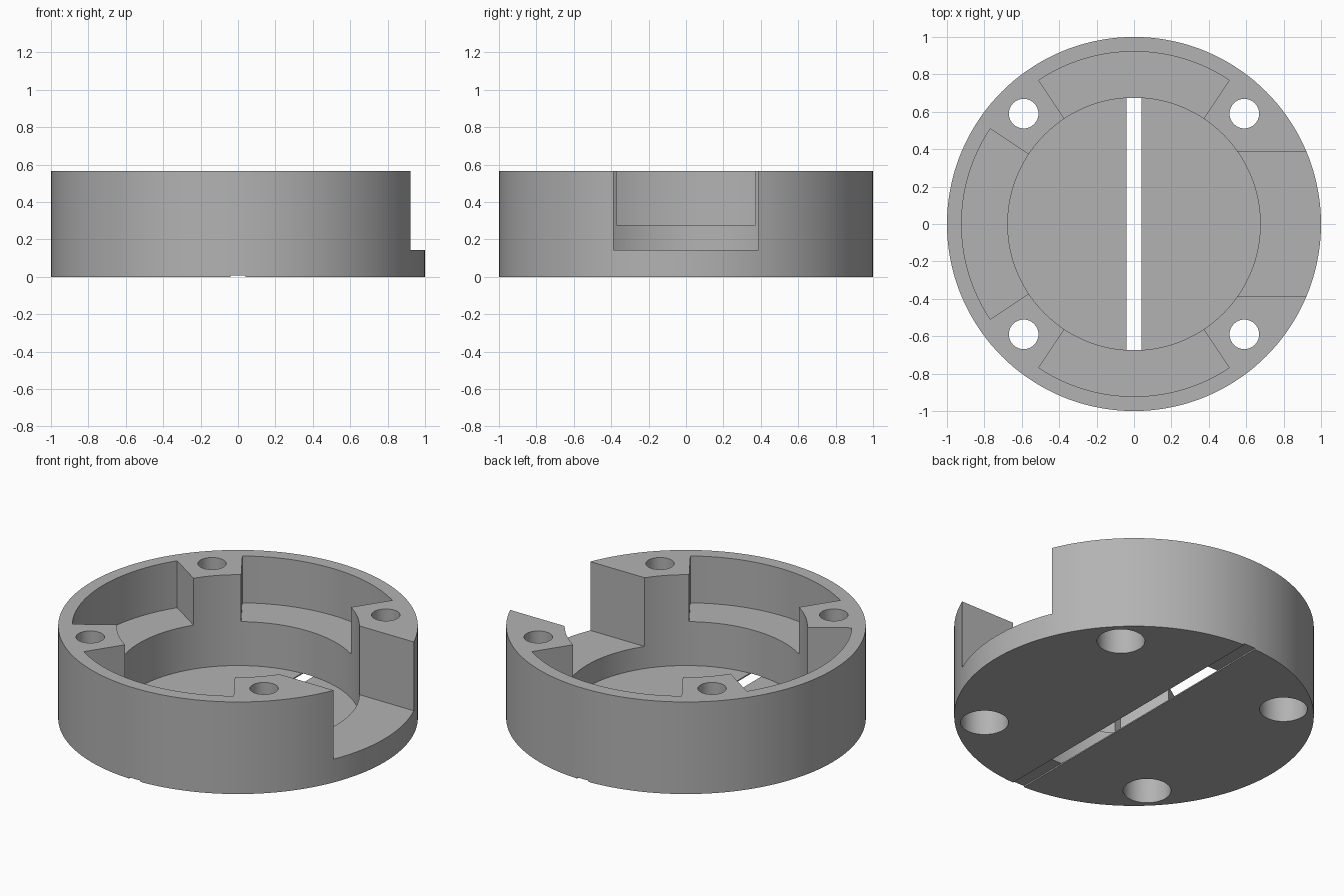
import bpy, bmesh, math

if "Cube" in bpy.data.objects:
    bpy.data.objects.remove(bpy.data.objects["Cube"])

H = 0.565          # overall height
BORE = 0.675       # central well radius
POCKET_R = 0.922   # outer radius of the side pockets
POCKET_Z = 0.277   # pocket floor
HALF = math.radians(33.5)

grey = bpy.data.materials.new("grey")
grey.diffuse_color = (0.45, 0.45, 0.45, 1)
grey.use_nodes = True
grey.node_tree.nodes["Principled BSDF"].inputs["Base Color"].default_value = grey.diffuse_color


def prism(name, pts, z0, z1):
    """Vertical prism from a counter-clockwise outline."""
    bm = bmesh.new()
    face = bm.faces.new([bm.verts.new((x, y, z0)) for x, y in pts])
    top = bmesh.ops.extrude_face_region(bm, geom=[face])["geom"]
    bmesh.ops.translate(bm, vec=(0, 0, z1 - z0),
                        verts=[v for v in top if isinstance(v, bmesh.types.BMVert)])
    bmesh.ops.recalc_face_normals(bm, faces=bm.faces)
    mesh = bpy.data.meshes.new(name)
    bm.to_mesh(mesh)
    bm.free()
    mesh.materials.append(grey)
    obj = bpy.data.objects.new(name, mesh)
    bpy.context.collection.objects.link(obj)
    return obj


def arc(r, a0, a1, n, cx=0, cy=0):
    return [(cx + r * math.cos(a0 + (a1 - a0) * i / n),
             cy + r * math.sin(a0 + (a1 - a0) * i / n)) for i in range(n + 1)]


def circle(r, n, cx=0, cy=0):
    return arc(r, 0, 2 * math.pi, n, cx, cy)[:-1]


def box(x0, x1, y0, y1):
    return [(x0, y0), (x1, y0), (x1, y1), (x0, y1)]


def cut(target, name, pts, z0, z1):
    cutter = prism(name, pts, z0, z1)
    cutter.hide_render = True
    mod = target.modifiers.new(name, "BOOLEAN")
    mod.operation, mod.solver, mod.object = "DIFFERENCE", "EXACT", cutter
    bpy.context.view_layer.objects.active = target
    bpy.ops.object.modifier_apply(modifier=name)
    bpy.data.objects.remove(cutter)


# Round housing with a thin-floored central well
housing = prism("housing", circle(1, 144), 0, H)
cut(housing, "well", circle(BORE, 128), 0.0075, 1)

# Three fan-shaped pockets: back, left and front
for k in (1, 2, 3):
    mid = k * math.pi / 2
    outline = arc(POCKET_R, mid - HALF, mid + HALF, 32)
    outline += arc(0.5, mid + HALF, mid - HALF, 8)
    cut(housing, "pocket", outline, POCKET_Z, 1)

# Open notch on the right side
cut(housing, "notch", box(0.4, 1.2, -0.388, 0.388), 0.143, 1)

# Screw holes with wider counterbores underneath
for sx in (-1, 1):
    for sy in (-1, 1):
        cut(housing, "screw_hole", circle(0.079, 40, 0.59 * sx, 0.59 * sy), -0.2, 1)
        cut(housing, "counterbore", circle(0.133, 48, 0.59 * sx, 0.59 * sy), -0.2, 0.28)

# Shallow groove under the base, opening into the well as a slot
cut(housing, "groove", box(-0.039, 0.039, -1.2, 1.2), -0.2, 0.008)

bpy.ops.object.select_all(action="DESELECT")
housing.select_set(True)
bpy.context.view_layer.objects.active = housing
bpy.ops.object.shade_smooth_by_angle(angle=math.radians(25))
